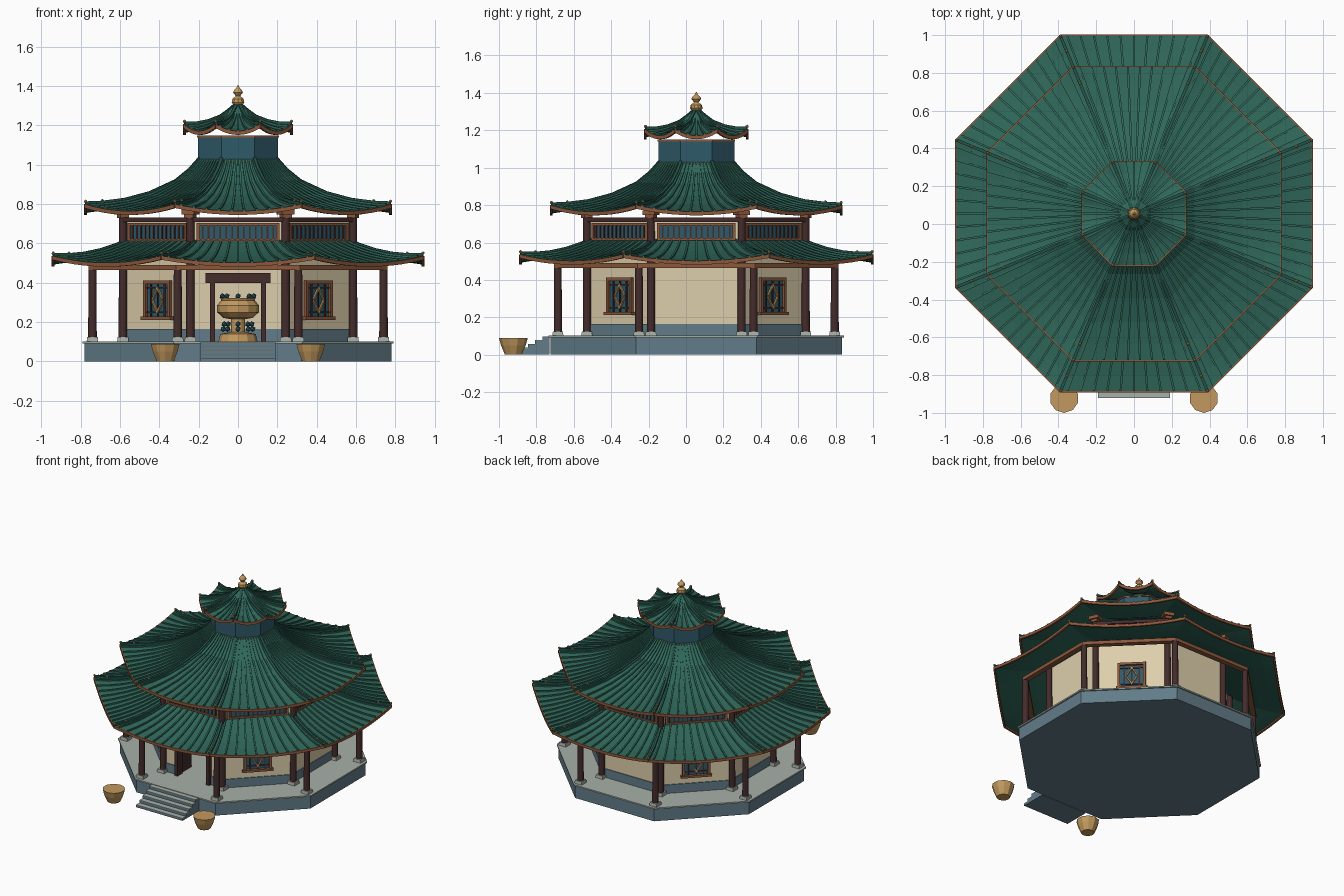
import bpy, bmesh, math
from mathutils import Matrix, Vector

if "Cube" in bpy.data.objects:
    bpy.data.objects.remove(bpy.data.objects["Cube"])

CY = 0.055                        # octagon centre
TAN = math.tan(math.pi / 8)
COS = math.cos(math.pi / 8)


def material(name, *rgb):
    lin = [((c / 255 + 0.055) / 1.055) ** 2.4 for c in rgb] + [1]
    m = bpy.data.materials.new(name)
    m.use_nodes = True
    m.diffuse_color = lin
    m.node_tree.nodes["Principled BSDF"].inputs["Base Color"].default_value = lin
    return m


GREEN = material("roof_green", 48, 104, 90)
RIDGE = material("ridge_green", 36, 82, 71)
CREAM = material("cream_plaster", 222, 207, 172)
SLATE = material("blue_stone", 98, 124, 137)
STONE = material("pale_stone", 168, 176, 168)
WOOD = material("dark_wood", 68, 44, 43)
BROWN = material("russet_wood", 140, 88, 60)
BLUE = material("teal_panel", 47, 90, 106)
GOLD = material("gold", 194, 153, 94)


def finish(name, bm, mat, smooth=False):
    bmesh.ops.recalc_face_normals(bm, faces=bm.faces)
    me = bpy.data.meshes.new(name)
    bm.to_mesh(me)
    bm.free()
    me.materials.append(mat)
    ob = bpy.data.objects.new(name, me)
    bpy.context.collection.objects.link(ob)
    return ob


def side(k):
    """Frame of octagon side k: x along the side, -y outward."""
    return Matrix.Translation((0, CY, 0)) @ Matrix.Rotation(k * math.pi / 4, 4, 'Z')


def box(bm, k, s, d, z):
    """Box on side k, from ranges along the side, outward and up."""
    mid = ((s[0] + s[1]) / 2, -(d[0] + d[1]) / 2, (z[0] + z[1]) / 2)
    size = (s[1] - s[0], d[1] - d[0], z[1] - z[0], 1)
    bmesh.ops.create_cube(bm, size=1, matrix=side(k) @ Matrix.Translation(mid) @ Matrix.Diagonal(size))


def boxes(name, mat, specs, sides=range(8)):
    bm = bmesh.new()
    for k in sides:
        for s, d, z in specs:
            box(bm, k, s, d, z)
    return finish(name, bm, mat)


def lathe(bm, prof, seg, x=0.0, y=CY, turn=0.0):
    """Stack of cone sections from (radius, height) pairs."""
    for (r0, z0), (r1, z1) in zip(prof, prof[1:]):
        bmesh.ops.create_cone(bm, cap_ends=True, segments=seg, radius1=r0, radius2=r1, depth=z1 - z0,
                              matrix=Matrix.Translation((x, y, (z0 + z1) / 2)) @ Matrix.Rotation(turn, 4, 'Z'))


def octagon(name, mat, prof):
    bm = bmesh.new()
    lathe(bm, [(a / COS, z) for a, z in prof], 8, turn=math.pi / 8)
    return finish(name, bm, mat)


def sweep(bm, pts, across, w, z0, z1):
    """Rectangular bar along a path."""
    rings = []
    for p in pts:
        o = across * (w / 2)
        up0, up1 = Vector((0, 0, z0)), Vector((0, 0, z1))
        rings.append([bm.verts.new(q) for q in (p - o + up0, p + o + up0, p + o + up1, p - o + up1)])
    for a, b in zip(rings, rings[1:]):
        for i in range(4):
            j = (i + 1) % 4
            bm.faces.new((a[i], a[j], b[j], b[i]))
    bm.faces.new(rings[0])
    bm.faces.new(rings[-1])


def corners(a):
    """Octagon corner points for a given apothem."""
    return [side(k) @ Vector((a * TAN, -a, 0)) for k in range(8)]


def roof(name, prof, lift, ribs, knobs):
    a0, a1 = prof[0][0], prof[-1][0]

    def pt(k, t, a, z):
        rise = lift * t * t * ((a - a1) / (a0 - a1)) ** 2
        return side(k) @ Vector((a * TAN * t, -a, z + rise))

    steps = [i / 5 - 1 for i in range(11)]
    sheet, tiles, hips, fascia, balls = [bmesh.new() for _ in range(5)]
    for k in range(8):
        rot = side(k).to_3x3()
        along, out = rot @ Vector((1, 0, 0)), rot @ Vector((0, -1, 0))
        grid = [[sheet.verts.new(pt(k, t, a, z)) for t in steps] for a, z in prof]
        for r0, r1 in zip(grid, grid[1:]):
            for i in range(len(steps) - 1):
                sheet.faces.new((r0[i], r0[i + 1], r1[i + 1], r1[i]))
        for i in range(ribs):
            t = 2 * (i + 0.5) / ribs - 1
            sweep(tiles, [pt(k, t, a, z) for a, z in prof], along, 0.011, -0.004, 0.009)
        diag = Matrix.Rotation(math.pi / 8, 3, 'Z') @ along
        sweep(hips, [pt(k, 1, a, z) for a, z in prof], diag, 0.016, -0.005, 0.014)
        sweep(fascia, [pt(k, t, *prof[0]) for t in steps], out, 0.014, -0.02, 0.0)
        for a, z in prof[:knobs]:
            bmesh.ops.create_icosphere(balls, subdivisions=1, radius=0.009,
                                       matrix=Matrix.Translation(pt(k, 1, a, z + 0.014)))
    bmesh.ops.remove_doubles(sheet, verts=sheet.verts, dist=0.0005)
    ob = finish(name + "_sheet", sheet, GREEN)
    mod = ob.modifiers.new("thickness", 'SOLIDIFY')
    mod.thickness = 0.01
    mod.offset = -1
    finish(name + "_tile_ribs", tiles, GREEN)
    finish(name + "_hip_ridges", hips, RIDGE)
    finish(name + "_fascia", fascia, BROWN)
    finish(name + "_hip_knobs", balls, GOLD)


# Platform and steps
octagon("platform", SLATE, [(0.78, 0), (0.78, 0.092)])
octagon("platform_paving", STONE, [(0.79, 0.092), (0.79, 0.102)])
stairs = [(0.785 + 0.038 * i, 0.785 + 0.038 * (i + 1), 0.098 - 0.02 * i) for i in range(5)]
boxes("steps", SLATE, [((-0.19, 0.19), (a, b), (0, h - 0.004)) for a, b, h in stairs], [0])
boxes("step_treads", STONE, [((-0.19, 0.19), (a, b), (h - 0.004, h)) for a, b, h in stairs], [0])

# Columns and their bases
for name, a, top in (("outer", 0.74, 0.47), ("inner", 0.585, 0.735)):
    shafts, bases = bmesh.new(), bmesh.new()
    for p in corners(a):
        lathe(shafts, [(0.022, 0.12), (0.02, top)], 12, p.x, p.y)
        lathe(bases, [(0.042, 0.1), (0.038, 0.124)], 4, p.x, p.y, math.pi / 4)
    finish(name + "_columns", shafts, WOOD)
    finish(name + "_column_bases", bases, STONE)

# Walls, with a doorway in the front
E = 0.57 * TAN
D = (0.54, 0.57)
boxes("walls", CREAM, [((-E, E), D, (0.1, 0.72))], range(1, 8))
boxes("front_wall", CREAM, [((-E, -0.14), D, (0.1, 0.72)), ((0.14, E), D, (0.1, 0.72)),
                            ((-0.14, 0.14), D, (0.42, 0.72))], [0])
F = 0.576 * TAN
boxes("dado", SLATE, [((-F, F), (0.535, 0.576), (0.1, 0.165))], range(1, 8))
boxes("front_dado", SLATE, [((-F, -0.14), (0.535, 0.576), (0.1, 0.165)),
                            ((0.14, F), (0.535, 0.576), (0.1, 0.165))], [0])

# Doorway
boxes("door_frame", WOOD, [((-0.142, -0.118), (0.535, 0.595), (0.1, 0.41)),
                           ((0.118, 0.142), (0.535, 0.595), (0.1, 0.41)),
                           ((-0.165, 0.165), (0.535, 0.6), (0.4, 0.45))], [0])
boxes("door_leaves", WOOD, [((x - 0.006, x + 0.006), (0.42, 0.54), (0.105, 0.4)) for x in (-0.13, 0.13)], [0])

# Windows on the diagonal sides
odd = range(1, 8, 2)
boxes("window_panes", BLUE, [((-0.085, 0.085), (0.56, 0.574), (0.225, 0.405))], odd)
boxes("window_frames", BROWN, [((-0.095, -0.078), (0.56, 0.588), (0.22, 0.41)),
                               ((0.078, 0.095), (0.56, 0.588), (0.22, 0.41)),
                               ((-0.095, 0.095), (0.56, 0.588), (0.395, 0.412)),
                               ((-0.105, 0.105), (0.56, 0.595), (0.212, 0.228))], odd)
boxes("window_bars", WOOD, [((x - 0.004, x + 0.004), (0.57, 0.58), (0.225, 0.4)) for x in (-0.05, 0, 0.05)]
      + [((-0.08, 0.08), (0.57, 0.58), (z - 0.004, z + 0.004)) for z in (0.25, 0.375)], odd)
bm = bmesh.new()
for k in odd:
    out = side(k).to_3x3() @ Vector((0, -1, 0))
    for sx in (-1, 1):
        path = [(0, 0.375), (0.038 * sx, 0.312), (0, 0.25)]
        sweep(bm, [side(k) @ Vector((x, -0.578, z)) for x, z in path], out, 0.012, -0.008, 0.008)
finish("window_diamonds", bm, GOLD)

# Upper lattice band
boxes("lattice_panels", BLUE, [((-0.2, 0.2), (0.56, 0.575), (0.622, 0.7))])
boxes("lattice_frames", BROWN, [((-0.21, 0.21), (0.56, 0.584), (0.612, 0.624)),
                                ((-0.21, 0.21), (0.56, 0.584), (0.692, 0.704)),
                                ((-0.21, -0.194), (0.56, 0.584), (0.612, 0.704)),
                                ((0.194, 0.21), (0.56, 0.584), (0.612, 0.704))])
boxes("lattice_bars", WOOD, [((0.03 * i - 0.004, 0.03 * i + 0.004), (0.57, 0.58), (0.62, 0.695))
                             for i in range(-6, 7)])

# Beams and brackets
G, H = 0.76 * TAN, 0.6 * TAN
boxes("eave_beams", BROWN, [((-G, G), (0.722, 0.76), (0.465, 0.49))])
boxes("wall_beams", WOOD, [((-H, H), (0.56, 0.6), (0.71, 0.733))])
bm = bmesh.new()
for i, p in enumerate(corners(0.585)):
    turn = math.pi / 4 * (i + 0.5) + math.pi / 4
    lathe(bm, [(0.034, 0.73), (0.034, 0.748)], 4, p.x, p.y, turn)
    lathe(bm, [(0.05, 0.748), (0.05, 0.772)], 4, p.x, p.y, turn)
finish("brackets", bm, BROWN)

# Three curved roofs and the drum between the upper two
roof("lower_roof", [(0.94, 0.502), (0.86, 0.515), (0.78, 0.533), (0.7, 0.557), (0.62, 0.587), (0.565, 0.612)],
     0.035, 11, 2)
roof("upper_roof", [(0.775, 0.765), (0.69, 0.778), (0.575, 0.803), (0.45, 0.845), (0.32, 0.91),
                    (0.25, 0.968), (0.2, 1.025)], 0.035, 10, 2)
octagon("drum", BLUE, [(0.203, 0.99), (0.203, 1.145)])
octagon("drum_top_trim", BROWN, [(0.208, 1.14), (0.208, 1.15)])
octagon("drum_foot_trim", BROWN, [(0.208, 1.015), (0.208, 1.025)])
roof("top_roof", [(0.272, 1.172), (0.21, 1.186), (0.15, 1.208), (0.09, 1.238), (0.05, 1.27), (0.012, 1.303)],
     0.035, 5, 1)

# Finial
bm = bmesh.new()
lathe(bm, [(0.03, 1.29), (0.022, 1.302), (0.034, 1.318), (0.03, 1.335), (0.012, 1.35), (0.026, 1.367),
           (0.022, 1.378), (0.008, 1.392), (0.002, 1.405)], 10)
finish("finial", bm, GOLD)

# Courtyard pots
bm = bmesh.new()
for x in (-0.37, 0.37):
    lathe(bm, [(0.045, 0), (0.066, 0.05), (0.077, 0.09)], 10, x, -0.923)
finish("pots", bm, GOLD)

# Incense burner inside
bm = bmesh.new()
lathe(bm, [(0.1, 0.1), (0.09, 0.14), (0.035, 0.15), (0.035, 0.215), (0.075, 0.222), (0.106, 0.25),
           (0.108, 0.285), (0.085, 0.31), (0.09, 0.322)], 12)
finish("burner_bowl", bm, GOLD)
bm = bmesh.new()
for i in range(8):
    ang = math.pi / 4 * i
    for r, z in ((0.08, 0.332), (0.075, 0.165), (0.07, 0.19)):
        bmesh.ops.create_icosphere(bm, subdivisions=1, radius=0.015, matrix=Matrix.Translation(
            (r * math.cos(ang), CY + r * math.sin(ang), z)))
finish("burner_beads", bm, BLUE)
